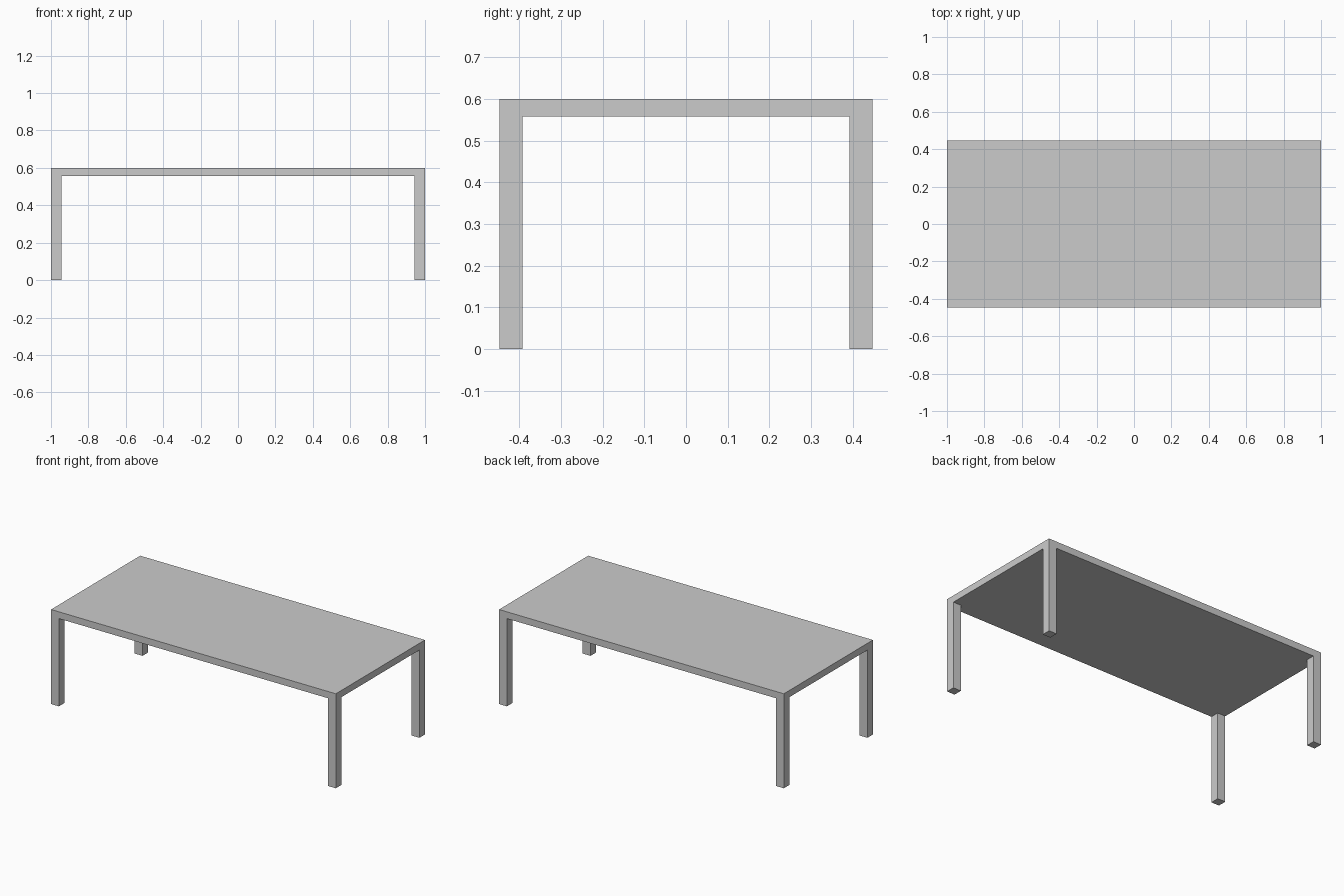
import bpy

if "Cube" in bpy.data.objects:
    bpy.data.objects.remove(bpy.data.objects["Cube"])

HALF_X, HALF_Y, HEIGHT = 1.0, 0.447, 0.6
THICK, LEG = 0.043, 0.055


def box(name, lo, hi):
    bpy.ops.mesh.primitive_cube_add(size=1)
    ob = bpy.context.object
    ob.name = name
    for v in ob.data.vertices:
        v.co = [a if c < 0 else b for c, a, b in zip(v.co, lo, hi)]
    return ob


# Table top slab
under = HEIGHT - THICK
box("table_top", (-HALF_X, -HALF_Y, under), (HALF_X, HALF_Y, HEIGHT))

# Four square legs flush with the top's corners
for side, sx in (("left", -1), ("right", 1)):
    for end, sy in (("front", -1), ("back", 1)):
        xs = sorted((sx * HALF_X, sx * (HALF_X - LEG)))
        ys = sorted((sy * HALF_Y, sy * (HALF_Y - LEG)))
        box(f"{end}_{side}_leg", (xs[0], ys[0], 0), (xs[1], ys[1], under))
